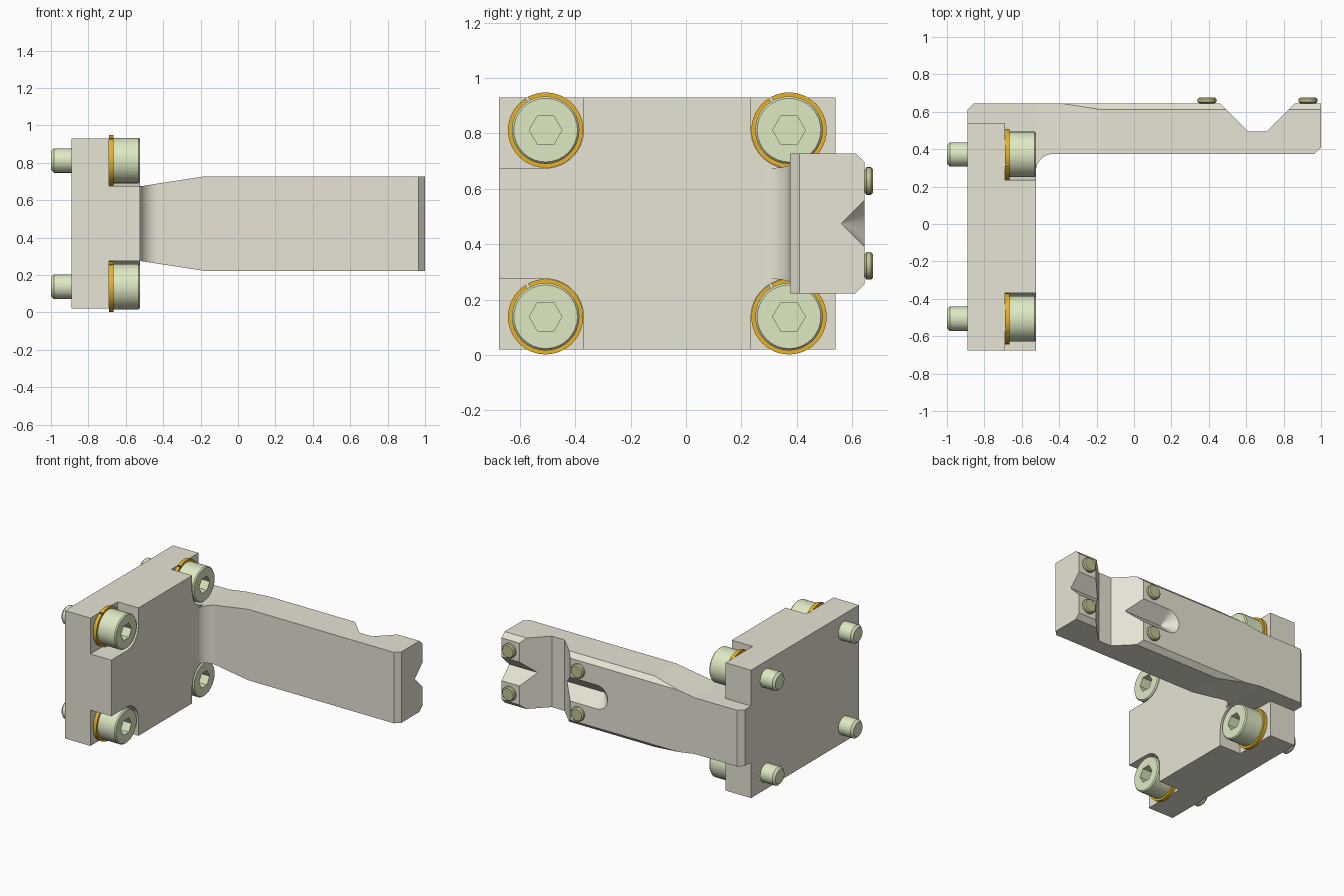
import bpy, bmesh
from math import sin, cos, pi, radians

if "Cube" in bpy.data.objects:
    bpy.data.objects.remove(bpy.data.objects["Cube"])


def material(name, rgb):
    m = bpy.data.materials.new(name)
    m.diffuse_color = (*rgb, 1)
    m.use_nodes = True
    m.node_tree.nodes["Principled BSDF"].inputs["Base Color"].default_value = m.diffuse_color
    return m


BEIGE = material("beige", (0.80, 0.77, 0.66))
GREEN = material("pale_green", (0.73, 0.82, 0.55))
ORANGE = material("orange", (0.80, 0.45, 0.02))
OLIVE = material("olive", (0.55, 0.53, 0.28))


def place(axis, u, v, w):
    # (u, v) lie in the cross-section, w runs along the axis
    return {'x': (w, u, v), 'y': (u, w, v), 'z': (u, v, w)}[axis]


def finish(name, bm, mat):
    bmesh.ops.recalc_face_normals(bm, faces=bm.faces)
    me = bpy.data.meshes.new(name)
    bm.to_mesh(me)
    bm.free()
    if mat:
        me.materials.append(mat)
    ob = bpy.data.objects.new(name, me)
    bpy.context.collection.objects.link(ob)
    return ob


def prism(name, pts, axis, a, b, mat=None):
    bm = bmesh.new()
    lo = [bm.verts.new(place(axis, u, v, a)) for u, v in pts]
    hi = [bm.verts.new(place(axis, u, v, b)) for u, v in pts]
    bm.faces.new(lo)
    bm.faces.new(hi)
    for i in range(len(pts)):
        j = (i + 1) % len(pts)
        bm.faces.new((lo[i], lo[j], hi[j], hi[i]))
    return finish(name, bm, mat)


def lathe(name, profile, axis, mat=None, n=32):
    # profile of (position, radius), capped at both ends
    bm = bmesh.new()
    rings = [[bm.verts.new(place(axis, r * cos(2 * pi * i / n), r * sin(2 * pi * i / n), w))
              for i in range(n)] for w, r in profile]
    for p, q in zip(rings, rings[1:]):
        for i in range(n):
            j = (i + 1) % n
            bm.faces.new((p[i], p[j], q[j], q[i]))
    bm.faces.new(rings[0])
    bm.faces.new(rings[-1])
    return finish(name, bm, mat)


def activate(ob):
    bpy.ops.object.select_all(action='DESELECT')
    ob.select_set(True)
    bpy.context.view_layer.objects.active = ob


def boolean(ob, other, op):
    activate(ob)
    m = ob.modifiers.new("cut", 'BOOLEAN')
    m.operation, m.object, m.solver = op, other, 'EXACT'
    bpy.ops.object.modifier_apply(modifier=m.name)
    bpy.data.objects.remove(other)


def smooth(ob, deg):
    activate(ob)
    bpy.ops.object.shade_smooth_by_angle(angle=radians(deg))


def arc(cx, cy, r, a0, a1, n=12):
    return [(cx + r * cos(radians(a0 + (a1 - a0) * i / n)),
             cy + r * sin(radians(a0 + (a1 - a0) * i / n))) for i in range(n + 1)]


# Mounting plate: full back slab plus a cross-shaped front slab with rounded pockets
CY, CZ = -0.0675, 0.475
HY, HZ = 0.6075, 0.455
SY, SZ = 0.4395, 0.337
back = [(CY - HY, CZ - HZ), (CY + HY, CZ - HZ), (CY + HY, CZ + HZ), (CY - HY, CZ + HZ)]
corner = [(HY, SZ - 0.137)] + arc(SY, SZ, 0.137, 270, 180) + [(SY - 0.137, HZ)]
cross = []
for sy, sz, flip in ((1, 1, 0), (-1, 1, 1), (-1, -1, 0), (1, -1, 1)):
    quad = [(CY + sy * y, CZ + sz * z) for y, z in corner]
    cross += quad[::-1] if flip else quad
bracket = prism("bracket", back, 'x', -0.89, -0.69, BEIGE)
boolean(bracket, prism("front_slab", cross, 'x', -0.75, -0.525), 'UNION')

# Arm: plan profile limited by the taper seen from the front and the edge chamfers
plan = [(-0.89, 0.5), (-0.89, 0.61), (-0.855, 0.645), (0.46, 0.645), (0.61, 0.495),
        (0.71, 0.495), (0.86, 0.645), (1.0, 0.645), (1.0, 0.41), (0.965, 0.375)]
plan += arc(-0.43, 0.28, 0.095, 90, 180) + [(-0.8, 0.28), (-0.8, 0.5)]
arm = prism("arm", plan, 'z', 0.0, 1.0, BEIGE)
upper = [(-1.1, 0.20), (-0.52, 0.20), (-0.18, 0.2525), (1.1, 0.2525)]
taper = [(x, CZ + h) for x, h in upper] + [(x, CZ - h) for x, h in upper[::-1]]
boolean(arm, prism("taper", taper, 'y', 0, 1), 'INTERSECT')
edge = [(0.1, CZ + 0.765), (0.1, CZ - 0.765), (0.865, CZ)]
boolean(arm, prism("edge_chamfer", edge, 'x', -1.2, 1.2), 'INTERSECT')

# V groove along the arm with a conical run-out
vee = [(0.56, CZ), (0.70, CZ + 0.14), (0.70, CZ - 0.14)]
boolean(arm, prism("vee", vee, 'x', 0.25, 1.2), 'DIFFERENCE')
cone = lathe("cone", [(0.561, 0.001), (0.70, 0.14)], 'y')
cone.location = (0.25, 0, CZ)
boolean(arm, cone, 'DIFFERENCE')
boolean(bracket, arm, 'UNION')
smooth(bracket, 8)

# Socket head screw and split lock washer, shared by the four corners
screw = lathe("socket_screw", [(-1.0, 0.05), (-0.985, 0.065), (-0.665, 0.065), (-0.665, 0.122),
                               (-0.533, 0.122), (-0.525, 0.115)], 'x', GREEN)
boolean(screw, prism("hex", arc(0, 0, 0.059, 0, 300, 5), 'x', -0.60, -0.4), 'DIFFERENCE')
smooth(screw, 30)
ring = arc(0, 0, 0.136, 122, 478, 48) + arc(0, 0, 0.07, 474, 126, 48)
washer = prism("lock_washer", ring, 'x', -0.69, -0.665, ORANGE)
smooth(washer, 30)

# Clamping pins on the back of the arm
pin = lathe("pin", [(0.60, 0.04), (0.645, 0.04), (0.652, 0.05), (0.668, 0.05),
                    (0.676, 0.042)], 'y', OLIVE, 24)
smooth(pin, 30)


def repeat(ob, spots):
    for i, spot in enumerate(spots):
        o = ob if i == 0 else ob.copy()
        if i:
            bpy.context.collection.objects.link(o)
        o.location = spot


corners = [(0, CY + sy * SY, CZ + sz * SZ) for sy in (-1, 1) for sz in (-1, 1)]
repeat(screw, corners)
repeat(washer, corners)
repeat(pin, [(x, 0, CZ + s * 0.153) for x in (0.39, 0.93) for s in (-1, 1)])
